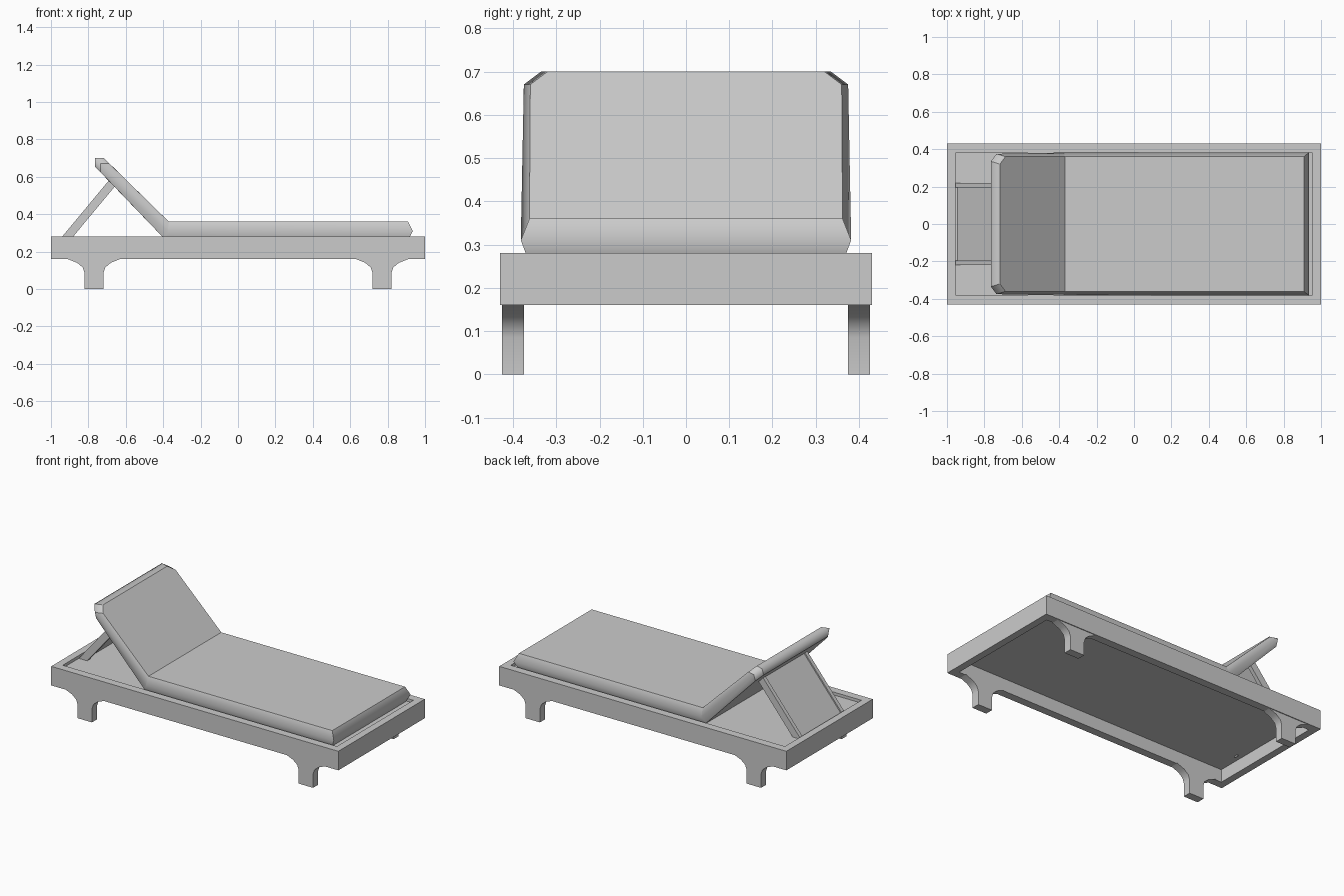
import bpy, bmesh, math
from mathutils import Vector

if "Cube" in bpy.data.objects:
    bpy.data.objects.remove(bpy.data.objects["Cube"])

grey = bpy.data.materials.new("plain_grey")
grey.use_nodes = True
grey.diffuse_color = (0.6, 0.6, 0.6, 1)
grey.node_tree.nodes["Principled BSDF"].inputs["Base Color"].default_value = (0.6, 0.6, 0.6, 1)


def finish(name, bm):
    bmesh.ops.recalc_face_normals(bm, faces=bm.faces[:])
    mesh = bpy.data.meshes.new(name)
    bm.to_mesh(mesh)
    bm.free()
    mesh.materials.append(grey)
    obj = bpy.data.objects.new(name, mesh)
    bpy.context.collection.objects.link(obj)
    return obj


def prism(name, profile, y0, y1):
    """Extrude an (x, z) outline from y0 to y1."""
    bm = bmesh.new()
    face = bm.faces.new([bm.verts.new((x, y0, z)) for x, z in profile])
    new = bmesh.ops.extrude_face_region(bm, geom=[face])["geom"]
    bmesh.ops.translate(bm, vec=(0, y1 - y0, 0),
                        verts=[g for g in new if isinstance(g, bmesh.types.BMVert)])
    return finish(name, bm)


def bridge(bm, a, b):
    n = len(a)
    return [bm.faces.new((a[i], a[(i + 1) % n], b[(i + 1) % n], b[i])) for i in range(n)]


# Rectangular frame, open in the middle
bm = bmesh.new()
rings = []
for hx, hy, z in ((1, .43, .16), (1, .43, .28), (.955, .38, .28), (.955, .38, .16)):
    rings.append([bm.verts.new((sx * hx, sy * hy, z))
                  for sx, sy in ((1, 1), (-1, 1), (-1, -1), (1, -1))])
for i in range(4):
    bridge(bm, rings[i], rings[(i + 1) % 4])
finish("frame", bm)

# Base panel set inside the frame
prism("base_panel", [(-.955, .24), (.955, .24), (.955, .262), (-.955, .262)], -.38, .38)

# Four legs with flared tops
flank = [(.05, 0), (.05, .085), (.06, .115), (.09, .14), (.14, .16)]
for end, cx in (("head", -.77), ("foot", .77)):
    for side, y0 in (("right", -.425), ("left", .375)):
        outline = [(cx + x, z) for x, z in flank] + [(cx - x, z) for x, z in reversed(flank)]
        leg = prism(f"{end}_{side}_leg", outline, y0, y0 + .05)
        bpy.ops.object.select_all(action='DESELECT')
        leg.select_set(True)
        bpy.context.view_layer.objects.active = leg
        bpy.ops.object.shade_smooth_by_angle(angle=math.radians(40))

# Folded mattress: bottom, middle and top rings of one outline
bm = bmesh.new()
rings = []
for half, head_half, foot, hinge, tip in (
        (.365, .36, (.912, .265), (-.39, .265), (-.765, .655)),
        (.382, .375, (.935, .31), (-.375, .31), (-.765, .70)),
        (.362, .36, (.91, .36), (-.37, .36), (-.717, .70))):
    shoulder = (tip[0] + .03, tip[1] - .03)
    path = [(foot, half), (hinge, half), (shoulder, head_half), (tip, head_half - .04)]
    left = [bm.verts.new((p[0], y, p[1])) for p, y in path]
    right = [bm.verts.new((p[0], -y, p[1])) for p, y in reversed(path)]
    rings.append(left + right)
low, mid, top = rings
for f in bridge(bm, low, mid) + bridge(bm, mid, top):
    f.smooth = True
for r in (low, top):
    bm.faces.new((r[0], r[1], r[6], r[7]))
    bm.faces.new(r[1:7])
# Only the rounded mid line stays soft
for e in bm.edges:
    e.smooth = all(v in mid for v in e.verts)
finish("mattress", bm)

# Sloping back support: two rails and a board between them
along = Vector((.64, .77)).normalized()
inward = Vector((along.y, -along.x))
start = Vector((-.955, .262))


def sloped(name, near, far, y0, y1):
    a, b = start + inward * near, start + inward * far
    run = along * .415
    prism(name, [tuple(p) for p in (a, b, b + run, a + run)], y0, y1)


sloped("support_left_rail", 0, .045, .195, .22)
sloped("support_right_rail", 0, .045, -.22, -.195)
sloped("support_board", .008, .03, -.195, .195)
